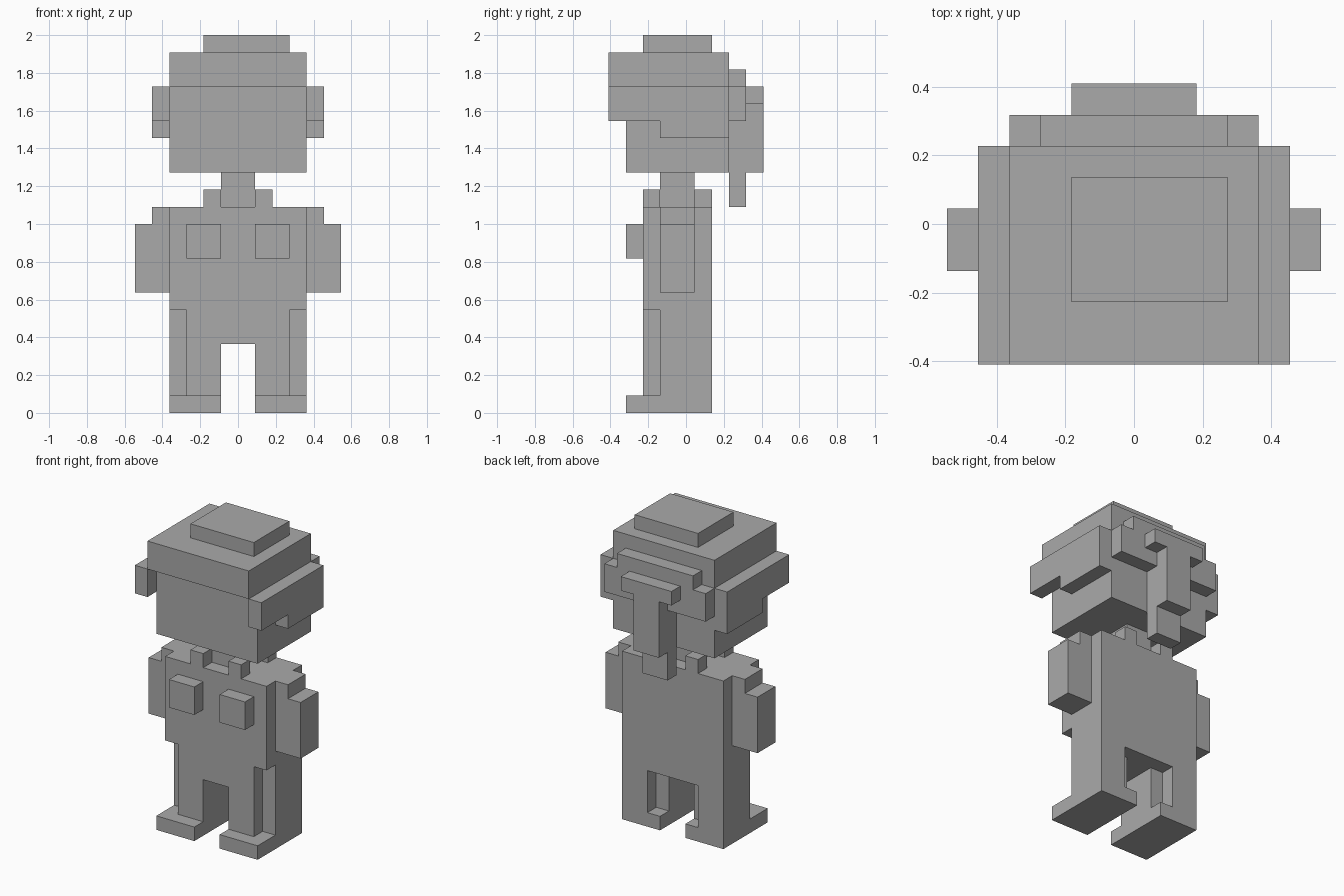
import bpy
import bmesh
from mathutils import Vector

default_cube = bpy.data.objects.get("Cube")
if default_cube:
    bpy.data.objects.remove(default_cube, do_unlink=True)

UNIT = 1 / 11  # edge of one building block

grey = bpy.data.materials.new("plain grey")
grey.use_nodes = True
grey.diffuse_color = (0.4, 0.4, 0.4, 1)
grey.node_tree.nodes["Principled BSDF"].inputs["Base Color"].default_value = grey.diffuse_color


def add_box(bm, x, y, z):
    """Add a box spanning the given ranges, counted in blocks."""
    low, high = Vector((x[0], y[0], z[0])), Vector((x[1], y[1], z[1]))
    middle, size = (low + high) / 2, high - low
    for vert in bmesh.ops.create_cube(bm, size=1)["verts"]:
        vert.co = (vert.co * size + middle) * UNIT


def make_part(name, *boxes):
    """Make one flat-shaded object out of several boxes."""
    mesh = bpy.data.meshes.new(name)
    bm = bmesh.new()
    for x, y, z in boxes:
        add_box(bm, x, y, z)
    bm.to_mesh(mesh)
    bm.free()
    mesh.materials.append(grey)
    part = bpy.data.objects.new(name, mesh)
    bpy.context.collection.objects.link(part)
    return part


def make_pair(name, *boxes):
    """Make a left part and its mirrored right twin."""
    make_part("left_" + name, *boxes)
    make_part("right_" + name, *[((-x[1], -x[0]), y, z) for x, y, z in boxes])


# Shared depth ranges
BODY = (-2.5, 1.5)
LIMB = (-1.5, 0.5)
FRONT = (-2.5, -1.5)
REAR = (-1.5, 1.5)
BACK_HAIR = (2.5, 3.5)
OUTER_HAIR = (3.5, 4.5)

# Feet and legs
make_pair("foot", ((1, 4), (-3.5, 1.5), (0, 1)))
make_pair("leg",
          ((2, 4), REAR, (1, 4)),
          ((2, 3), FRONT, (1, 4)),
          ((1, 2), (-2.5, 0.5), (1, 4)))

# Hips and torso
make_part("hips", ((-4, 4), REAR, (4, 6)), ((-3, 3), FRONT, (4, 6)))
make_part("torso", ((-4, 4), BODY, (6, 12)))
make_pair("chest", ((1, 3), (-3.5, -2.5), (9, 11)))

# Collar, one block at the front and one at the back of each shoulder
make_pair("collar", ((1, 2), FRONT, (12, 13)), ((1, 2), (0.5, 1.5), (12, 13)))

# Shoulders and arms
make_pair("shoulder", ((4, 5), LIMB, (11, 12)))
make_pair("arm", ((4, 6), LIMB, (7, 11)))

# Neck and head
make_part("neck", ((-1, 1), LIMB, (12, 14)))
make_part("head", ((-4, 4), (-3.5, 2.5), (14, 19)))

# Hair on the top and sides of the head
make_part("hair_cap", ((-4, 4), (-4.5, 2.5), (19, 21)))
make_part("hair_crown", ((-2, 3), BODY, (21, 22)))
make_pair("side_hair",
          ((4, 5), (-4.5, 2.5), (17, 19)),
          ((4, 5), (-1.5, 2.5), (16, 17)))

# Hair at the back, with a hanging tail
make_part("back_hair",
          ((-3, 3), BACK_HAIR, (19, 20)),
          ((-4, 4), BACK_HAIR, (17, 19)))
make_part("hair_tie", ((-2, 2), OUTER_HAIR, (18, 19)))
make_part("hair_tail",
          ((-1, 1), OUTER_HAIR, (14, 18)),
          ((-1, 1), BACK_HAIR, (12, 17)))
